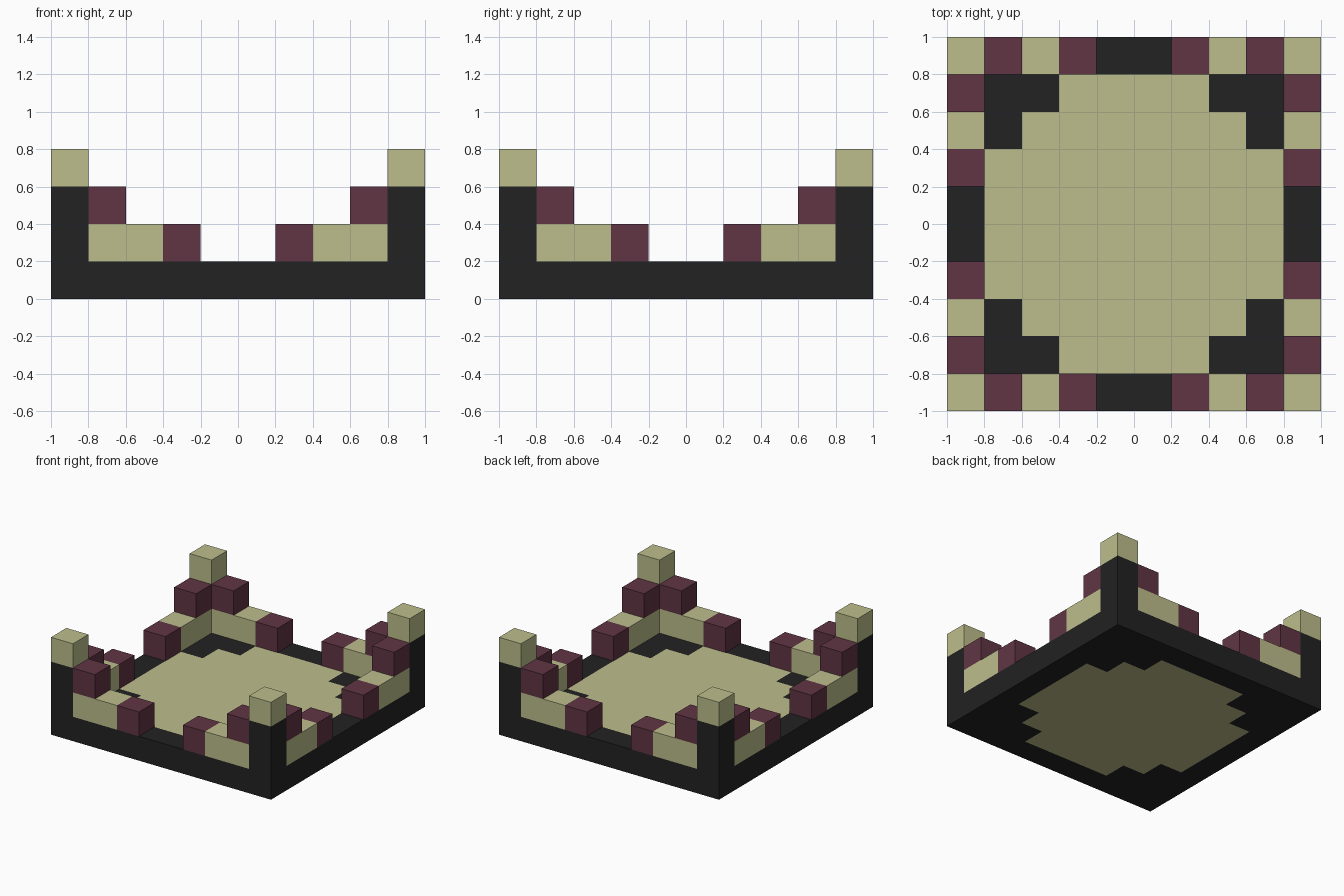
import bpy
import bmesh
from mathutils import Matrix, Vector

CELLS = 10
U = 2 / CELLS  # size of one block

cube = bpy.data.objects.get("Cube")
if cube:
    bpy.data.objects.remove(cube, do_unlink=True)


def material(name, rgb):
    linear = [((c / 255 + 0.055) / 1.055) ** 2.4 for c in rgb]
    mat = bpy.data.materials.new(name)
    mat.use_nodes = True
    mat.diffuse_color = (*linear, 1)
    mat.node_tree.nodes["Principled BSDF"].inputs["Base Color"].default_value = (*linear, 1)
    return mat


sand = material("pale sand", (189, 190, 140))
plum = material("dark plum", (96, 53, 68))
charcoal = material("charcoal", (34, 34, 34))


def finish(name, bm, *mats):
    bmesh.ops.recalc_face_normals(bm, faces=bm.faces)
    mesh = bpy.data.meshes.new(name)
    bm.to_mesh(mesh)
    bm.free()
    for mat in mats:
        mesh.materials.append(mat)
    obj = bpy.data.objects.new(name, mesh)
    bpy.context.collection.objects.link(obj)
    return obj


def block(name, mat, low, high):
    """Box between two corners given in block units."""
    low, high = Vector(low) * U, Vector(high) * U
    bm = bmesh.new()
    bmesh.ops.create_cube(bm, size=1, matrix=Matrix.Translation((low + high) / 2)
                          @ Matrix.Diagonal((*(high - low), 1)))
    return finish(name, bm, mat)


# Base slab: dark rim and stepped corners around the pale arena floor
def is_floor(center):
    dx, dy = (round((1 - abs(v)) / U - 0.5) for v in center.xy)
    return min(dx, dy) >= 1 and dx + dy >= 4


bm = bmesh.new()
bmesh.ops.create_grid(bm, x_segments=CELLS, y_segments=CELLS, size=1)
top = bmesh.ops.extrude_face_region(bm, geom=bm.faces[:], use_keep_orig=True)["geom"]
bmesh.ops.translate(bm, verts=[v for v in top if isinstance(v, bmesh.types.BMVert)],
                    vec=(0, 0, U))
bm.normal_update()
for face in bm.faces:
    flat = abs(face.normal.z) > 0.5
    face.material_index = int(flat and is_floor(face.calc_center_median()))
finish("base_slab", bm, charcoal, sand)

# Wall pieces along one side: name, colour, start, end, bottom, top
WALL = [
    ("wall_course", sand, 1, 3, 1, 2),
    ("upper_block", plum, 1, 2, 2, 3),
    ("end_block", plum, 3, 4, 1, 2),
]

# Four corner towers, each with a wall arm running along both sides
half = CELLS / 2
for sx, side in ((1, "left"), (-1, "right")):
    for sy, end in ((-1, "front"), (1, "back")):
        def place(name, mat, a, b, z):
            xs = sorted(sx * (half - v) for v in a)
            ys = sorted(sy * (half - v) for v in b)
            block(f"{end}_{side}_{name}", mat, (xs[0], ys[0], z[0]), (xs[1], ys[1], z[1]))

        place("tower", charcoal, (0, 1), (0, 1), (1, 3))
        place("tower_cap", sand, (0, 1), (0, 1), (3, 4))
        for name, mat, start, stop, low, high in WALL:
            place(f"{end}_{name}", mat, (start, stop), (0, 1), (low, high))
            place(f"{side}_{name}", mat, (0, 1), (start, stop), (low, high))
